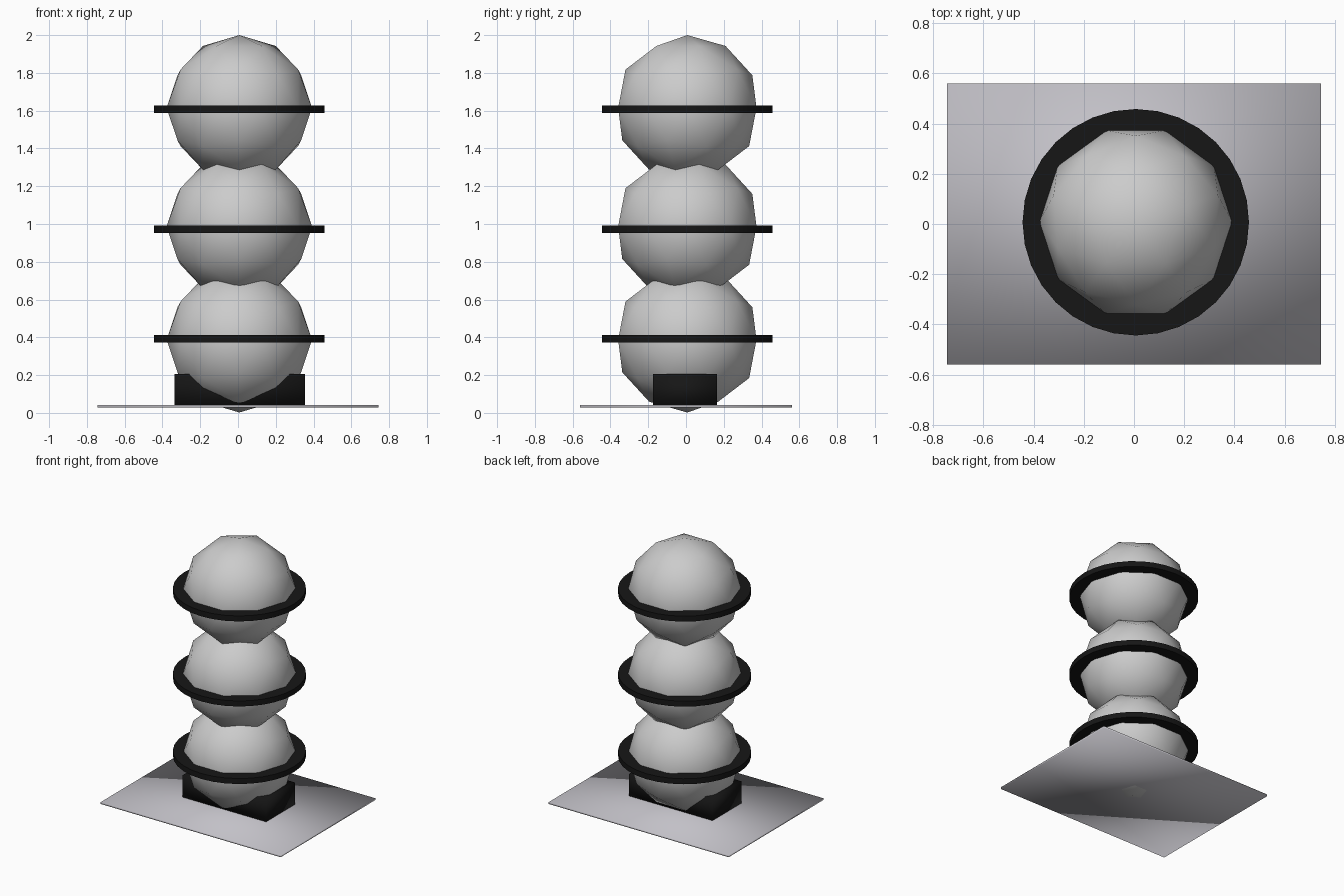
import bpy
from math import radians

if "Cube" in bpy.data.objects:
    bpy.data.objects.remove(bpy.data.objects["Cube"])

CX, CY = 0.007, 0.007   # the stack sits slightly off centre
R = 0.385


def material(name, rgb):
    m = bpy.data.materials.new(name)
    m.diffuse_color = (*rgb, 1)
    m.use_nodes = True
    m.node_tree.nodes["Principled BSDF"].inputs["Base Color"].default_value = m.diffuse_color
    return m


black = material("black", (0.008, 0.008, 0.008))
plate_grey = material("plate_grey", (0.54, 0.53, 0.57))


def finish(name, mat=None):
    ob = bpy.context.object
    ob.name = name
    if mat:
        ob.data.materials.append(mat)
    bpy.ops.object.shade_smooth()
    return ob


def box(name, lo, hi, mat):
    bpy.ops.mesh.primitive_cube_add(size=1, location=[(a + b) / 2 for a, b in zip(lo, hi)])
    bpy.context.object.scale = [b - a for a, b in zip(lo, hi)]
    bpy.ops.object.transform_apply(location=False, rotation=False, scale=True)
    return finish(name, mat)


# Ground plate and the block holding the lowest ball
box("plate", (-0.745, -0.56, 0.028), (0.745, 0.56, 0.041), plate_grey)
box("block", (-0.335, -0.175, 0.035), (0.355, 0.165, 0.206), black)

# Three stacked low-poly balls, each with a flat collar
for level, ball_z, ring_z in (("lower", 0.387, 0.392), ("middle", 0.987, 0.972), ("upper", 1.615, 1.608)):
    bpy.ops.mesh.primitive_ico_sphere_add(subdivisions=2, radius=R, location=(CX, CY, ball_z),
                                          rotation=(0, 0, radians(90)))
    finish(level + "_ball")
    bpy.ops.mesh.primitive_cylinder_add(vertices=32, radius=0.451, depth=0.041, location=(CX, CY, ring_z))
    finish(level + "_collar", black)
    bpy.ops.object.shade_smooth_by_angle(angle=radians(30))
